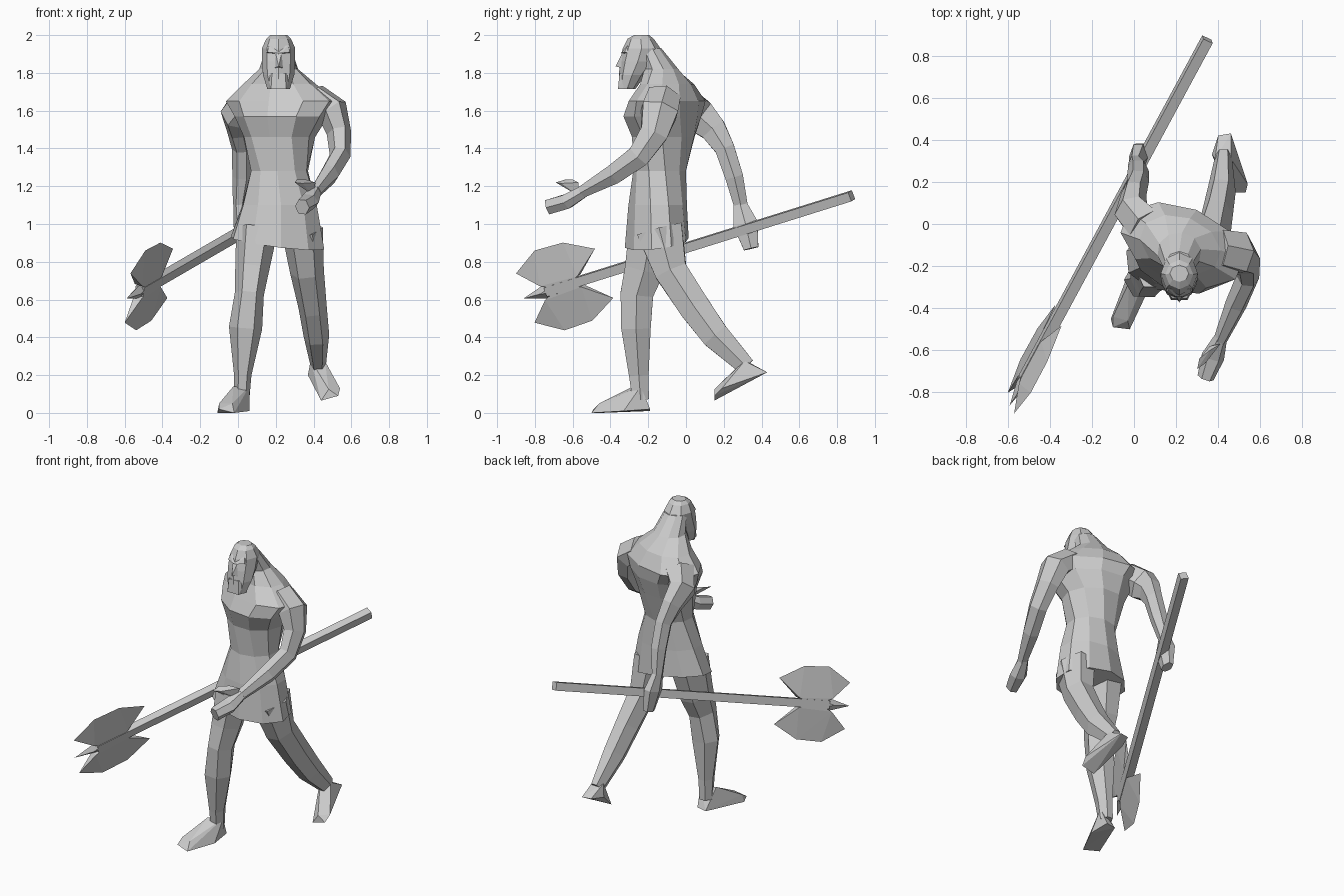
import bpy, bmesh, math
from mathutils import Vector, Matrix

if "Cube" in bpy.data.objects:
    bpy.data.objects.remove(bpy.data.objects["Cube"])

grey = bpy.data.materials.new("plain_grey")
grey.use_nodes = True
colour = (0.6, 0.6, 0.6, 1)
grey.diffuse_color = colour
grey.node_tree.nodes["Principled BSDF"].inputs["Base Color"].default_value = colour


def finish(name, bm):
    bmesh.ops.recalc_face_normals(bm, faces=bm.faces)
    mesh = bpy.data.meshes.new(name)
    bm.to_mesh(mesh)
    bm.free()
    mesh.materials.append(grey)
    ob = bpy.data.objects.new(name, mesh)
    bpy.context.collection.objects.link(ob)
    return ob


def skin(name, rings):
    """Join rings of points with quads and cap both ends."""
    bm = bmesh.new()
    loops = [[bm.verts.new(p) for p in ring] for ring in rings]
    n = len(loops[0])
    for a, b in zip(loops, loops[1:]):
        for i in range(n):
            j = (i + 1) % n
            bm.faces.new((a[i], a[j], b[j], b[i]))
    bm.faces.new(loops[0])
    bm.faces.new(loops[-1])
    return finish(name, bm)


def limb(name, path, n=6):
    """Path of (x, y, z, side radius, depth radius)."""
    pts = [Vector(p[:3]) for p in path]
    rings = []
    for i, p in enumerate(path):
        t = (pts[min(i + 1, len(pts) - 1)] - pts[max(i - 1, 0)]).normalized()
        u = (Vector((1, 0, 0)) - t * t.x).normalized()
        v = t.cross(u)
        rings.append([pts[i] + u * p[3] * math.cos(k * math.tau / n)
                      + v * p[4] * math.sin(k * math.tau / n) for k in range(n)])
    return skin(name, rings)


def stack(name, levels, n=10, slope=(0, 0)):
    """Levels of (x, y, z, half width, half depth, yaw); slope tilts the first level."""
    rings = []
    for i, (x, y, z, w, d, yaw) in enumerate(levels):
        turn = Matrix.Rotation(math.radians(yaw), 3, 'Z')
        ring = []
        for k in range(n):
            a = k * math.tau / n - math.pi / 2
            p = turn @ Vector((w * math.cos(a), d * math.sin(a), 0))
            if i == 0:
                p.z = p.x * slope[0] + p.y * slope[1]
            ring.append(p + Vector((x, y, z)))
        rings.append(ring)
    return skin(name, rings)


def hull(name, points, matrix=None):
    bm = bmesh.new()
    for p in points:
        bm.verts.new(p)
    out = bmesh.ops.convex_hull(bm, input=bm.verts)
    loose = {e for e in out["geom_interior"] if isinstance(e, bmesh.types.BMVert)}
    bmesh.ops.delete(bm, geom=list(loose), context='VERTS')
    if matrix:
        bm.transform(matrix)
    return finish(name, bm)


# Torso and tunic, twisted between hips and shoulders
stack("tunic_torso", [
    (.21, -.155, .90, .255, .17, 6), (.22, -.15, 1.10, .205, .155, 3),
    (.22, -.14, 1.28, .155, .14, -5), (.22, -.12, 1.46, .19, .17, -18),
    (.23, -.125, 1.57, .255, .2, -22), (.23, -.10, 1.65, .31, .18, -22),
    (.22, -.10, 1.74, .2, .135, -20), (.215, -.135, 1.82, .105, .095, -8),
    (.215, -.2, 1.93, .07, .07, 0)], slope=(-.13, .14))

# Head with beard, brow and nose
stack("head", [
    (.215, -.312, 1.715, .06, .045, 0), (.215, -.285, 1.79, .083, .07, 0),
    (.215, -.255, 1.86, .088, .095, 0), (.215, -.235, 1.93, .088, .1, 0),
    (.215, -.24, 1.98, .066, .07, 0), (.215, -.235, 2.0, .045, .04, 0)], n=8)
hull("nose", [(.2, -.34, 1.9), (.23, -.34, 1.9), (.19, -.34, 1.825),
              (.24, -.34, 1.825), (.215, -.372, 1.835), (.215, -.32, 1.82)])
hull("brow", [(.215 + s * x, y, z) for s in (-1, 1) for x, y, z in
              ((.015, -.345, 1.905), (.06, -.325, 1.91), (.05, -.31, 1.945), (.07, -.28, 1.9))])
hull("beard", [(.215 + s * x, y, z) for s in (-1, 1) for x, y, z in
               ((.04, -.36, 1.715), (.035, -.352, 1.8), (.065, -.31, 1.8), (.06, -.3, 1.715))])

# Arms: left reaches forward, right swings back to grip the shaft
limb("left_arm", [
    (.40, -.12, 1.67, .08, .1), (.5, -.14, 1.6, .085, .11), (.535, -.17, 1.48, .065, .085),
    (.54, -.25, 1.36, .055, .07), (.485, -.38, 1.265, .052, .06), (.41, -.55, 1.17, .033, .036)])
limb("left_hand", [
    (.415, -.53, 1.18, .03, .035), (.375, -.63, 1.12, .055, .045), (.34, -.73, 1.09, .04, .045)])
hull("left_thumb", [(.40, -.57, 1.15), (.41, -.57, 1.22), (.36, -.58, 1.2), (.34, -.66, 1.215),
                    (.30, -.69, 1.22), (.31, -.64, 1.235), (.36, -.6, 1.235)])
limb("right_arm", [
    (.06, -.01, 1.65, .1, .09), (-.015, .06, 1.58, .08, .105), (0, .145, 1.5, .06, .08),
    (.02, .205, 1.4, .052, .06), (.02, .255, 1.25, .05, .055), (.005, .29, 1.1, .032, .042)])
limb("right_hand", [
    (.005, .285, 1.11, .03, .04), (.02, .315, 1.0, .045, .075), (.03, .345, .87, .03, .045)])

# Legs: left trails behind, right stands in front
limb("left_leg", [
    (.34, -.14, .97, .11, .14), (.365, -.08, .75, .09, .1), (.395, .045, .56, .075, .095),
    (.415, .155, .41, .068, .085), (.425, .32, .245, .04, .055)])
limb("right_leg", [
    (.1, -.18, .97, .11, .14), (.075, -.22, .76, .09, .12), (.06, -.26, .63, .077, .1),
    (.04, -.265, .45, .088, .09), (.025, -.25, .2, .046, .06), (.02, -.24, .07, .04, .05)])
hull("left_foot", [
    (.4, .42, .215), (.46, .43, .215), (.385, .31, .28), (.46, .31, .275), (.37, .33, .2),
    (.44, .15, .065), (.53, .15, .09), (.54, .19, .13), (.48, .15, .125)])
hull("right_foot", [
    (-.01, -.19, .01), (.05, -.19, .02), (-.025, -.28, .14), (.06, -.24, .14), (-.11, -.45, 0),
    (-.1, -.49, .02), (-.02, -.5, 0), (-.03, -.46, .05), (-.1, -.44, .05), (.06, -.33, .01)])

# Double-bladed axe: local x runs to the tip, local z across the blades
along = Vector((-.94, -1.74, -.545)).normalized()
up = Vector((.109, -.348, .932))
up = (up - along * up.dot(along)).normalized()
side = up.cross(along)
frame = Matrix((along, side, up)).transposed().to_4x4()
frame.translation = (-.476, -.65, .671)
h = .025
hull("axe_shaft", [(x, y, z) for x in (-1.8, .1) for y in (-h, h) for z in (-h, h)], frame)
hull("axe_spike", [(x, y, z) for y in (-h, h) for x, z in ((.03, h), (.03, -h), (.13, 0))]
     + [(.1, 0, .04), (.1, 0, -.04), (.25, 0, 0)], frame)
for label, s in (("upper", 1), ("lower", -1)):
    edge = [(.237, .14), (.085, .227), (-.09, .222), (-.255, .14)]
    root = [(.12, .04), (-.11, .03), (.06, .015), (-.06, .015)]
    hull(label + "_axe_blade", [(x, 0, s * z) for x, z in edge]
         + [(x, y, s * z) for x, z in root for y in (-.022, .022)], frame)
